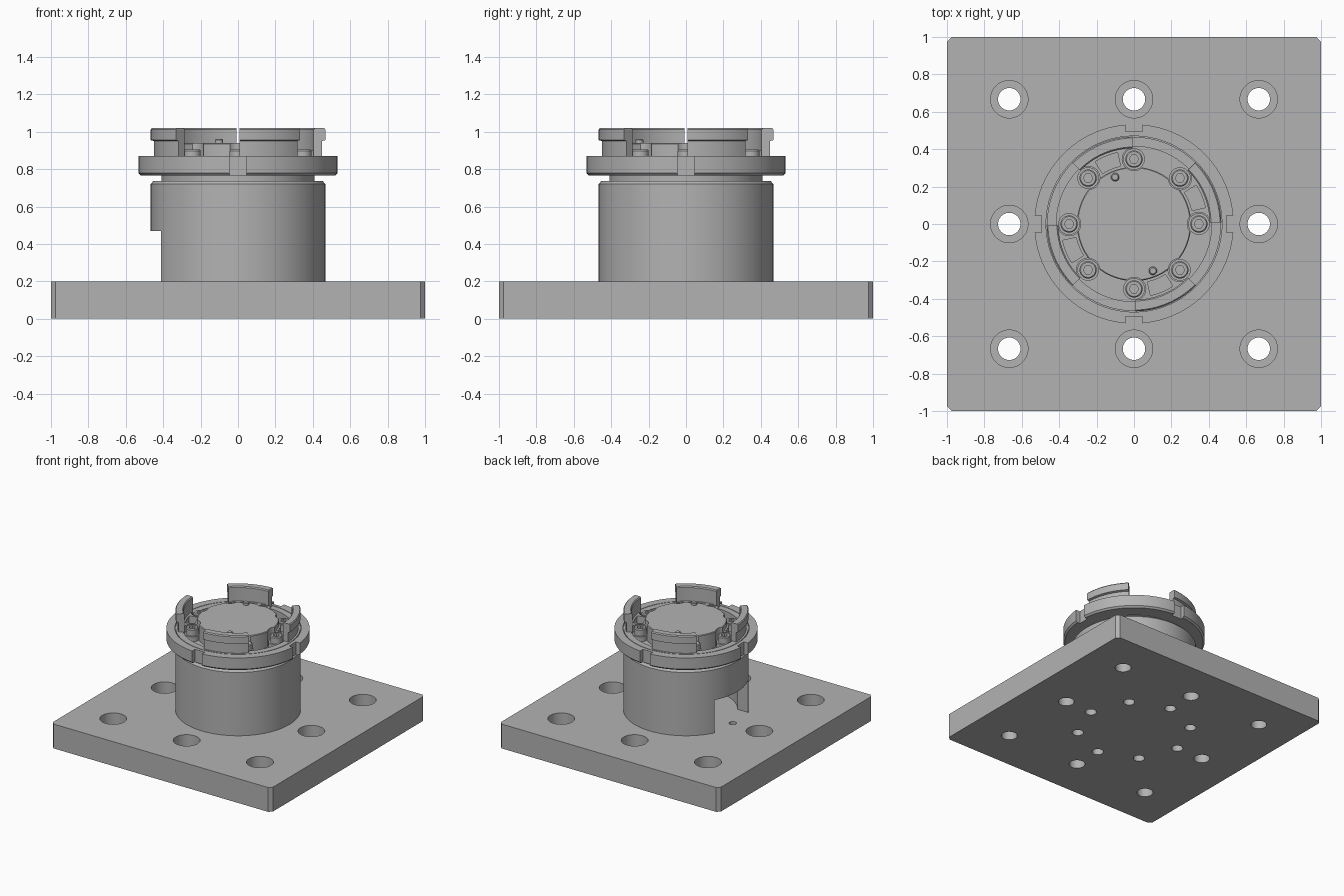
import bpy
import bmesh
from math import cos, sin, radians, tau
from mathutils import Matrix

cube = bpy.data.objects.get("Cube")
if cube:
    bpy.data.objects.remove(cube, do_unlink=True)

steel = bpy.data.materials.new("machined grey metal")
steel.use_nodes = True
grey = (0.45, 0.45, 0.45, 1)
steel.diffuse_color = grey
steel.node_tree.nodes["Principled BSDF"].inputs["Base Color"].default_value = grey


def sweep(bm, profile, centre=(0, 0), arc=None, n=64):
    """Turn a closed (radius, height) profile about a vertical axis, fully or over an arc."""
    start, end = arc if arc else (0, 360)
    columns = []
    poles = {}
    for i in range(n + 1 if arc else n):
        a = radians(start + (end - start) * i / n)
        column = []
        for r, z in profile:
            if r == 0:
                if z not in poles:
                    poles[z] = bm.verts.new((*centre, z))
                column.append(poles[z])
            else:
                column.append(bm.verts.new((centre[0] + r * cos(a), centre[1] + r * sin(a), z)))
        columns.append(column)
    if not arc:
        columns.append(columns[0])
    for a, b in zip(columns, columns[1:]):
        for j in range(len(profile)):
            k = (j + 1) % len(profile)
            corners = list(dict.fromkeys((a[j], b[j], b[k], a[k])))
            if len(corners) > 2:
                bm.faces.new(corners)
    if arc:
        bm.faces.new(columns[0])
        bm.faces.new(columns[-1])


def cylinder(bm, r, z0, z1, centre=(0, 0), n=32):
    sweep(bm, [(0, z0), (r, z0), (r, z1), (0, z1)], centre, n=n)


def box(bm, low, high, turn=0):
    size = [b - a for a, b in zip(low, high)]
    mid = [(a + b) / 2 for a, b in zip(low, high)]
    place = Matrix.Rotation(radians(turn), 4, "Z") @ Matrix.Translation(mid)
    bmesh.ops.create_cube(bm, size=1, matrix=place @ Matrix.Diagonal((*size, 1)))


def polar(r, degrees):
    return r * cos(radians(degrees)), r * sin(radians(degrees))


def finish(bm, name, cutter=None):
    """Make an object, subtract the cutter and smooth its round faces."""
    def to_object(mesh_bm, label):
        bmesh.ops.recalc_face_normals(mesh_bm, faces=mesh_bm.faces)
        mesh = bpy.data.meshes.new(label)
        mesh_bm.to_mesh(mesh)
        mesh_bm.free()
        mesh.materials.append(steel)
        obj = bpy.data.objects.new(label, mesh)
        bpy.context.collection.objects.link(obj)
        return obj

    obj = to_object(bm, name)
    bpy.ops.object.select_all(action="DESELECT")
    obj.select_set(True)
    bpy.context.view_layer.objects.active = obj
    if cutter:
        tool = to_object(cutter, name + "_cutter")
        tool.hide_render = True
        cut = obj.modifiers.new("cut", "BOOLEAN")
        cut.operation = "DIFFERENCE"
        cut.solver = "EXACT"
        cut.object = tool
        bpy.ops.object.modifier_apply(modifier=cut.name)
        bpy.data.objects.remove(tool, do_unlink=True)
    bpy.ops.object.shade_smooth_by_angle(angle=radians(30))
    return obj


# Base plate with chamfered corners, counterbored edge holes and a ring of screw holes
bm = bmesh.new()
box(bm, (-1, -1, 0), (1, 1, 0.2))
uprights = [e for e in bm.edges if abs(e.verts[0].co.z - e.verts[1].co.z) > 0.1]
bmesh.ops.bevel(bm, geom=uprights, offset=0.025, segments=1, affect="EDGES")
holes = bmesh.new()
for x in (-1, 0, 1):
    for y in (-1, 0, 1):
        if x or y:
            sweep(holes, [(0, -0.1), (0.06, -0.1), (0.06, 0.08), (0.1, 0.08),
                          (0.1, 0.3), (0, 0.3)], (x * 0.667, y * 0.667), n=40)
for i in range(8):
    sweep(holes, [(0, -0.1), (0.043, -0.1), (0.043, 0.12), (0.028, 0.12),
                  (0.028, 0.3), (0, 0.3)], polar(0.425, i * 45), n=24)
finish(bm, "base_plate", holes)

# Hollow body with a window in one side and a narrow neck
bm = bmesh.new()
sweep(bm, [(0, 0.68), (0.385, 0.68), (0.385, 0.2), (0.467, 0.2), (0.467, 0.72),
           (0.452, 0.737), (0.41, 0.737), (0.41, 0.77), (0, 0.77)], n=96)
window = bmesh.new()
box(window, (-0.6, -0.22, 0.1), (-0.25, 0.22, 0.47))
finish(bm, "hollow_body", window)

# Flange ring with four wrench notches and a sunken floor
bm = bmesh.new()
sweep(bm, [(0, 0.765), (0.52, 0.765), (0.533, 0.778), (0.533, 0.87), (0.47, 0.87),
           (0.47, 0.86), (0.465, 0.86), (0.465, 0.87), (0.415, 0.87), (0.415, 0.81),
           (0, 0.81)], n=96)
notches = bmesh.new()
for i in range(4):
    box(notches, (0.495, -0.045, 0.7), (0.6, 0.045, 0.95), i * 90)
finish(bm, "flange_ring", notches)

# Four hooked bayonet lugs
for i in range(4):
    bm = bmesh.new()
    sweep(bm, [(0.405, 0.84), (0.45, 0.84), (0.45, 0.95), (0.467, 0.955),
               (0.467, 1.012), (0.46, 1.02), (0.412, 1.02), (0.405, 1.012)],
          arc=(i * 90 + 1, i * 90 + 45), n=14)
    finish(bm, f"bayonet_lug_{i + 1}")

# Centre disc, scalloped around the screws
bm = bmesh.new()
sweep(bm, [(0, 0.8), (0.305, 0.8), (0.305, 0.935), (0.3, 0.94), (0, 0.94)], n=96)
scallops = bmesh.new()
for i in range(8):
    cylinder(scallops, 0.062, 0.75, 1, polar(0.347, i * 45))
finish(bm, "centre_disc", scallops)

# Pocketed bridges between the disc and the lugs
for i in range(4):
    bm = bmesh.new()
    sweep(bm, [(0.295, 0.8), (0.408, 0.8), (0.408, 0.9), (0.295, 0.9)],
          arc=(i * 90 + 2, i * 90 + 43), n=14)
    cutter = bmesh.new()
    for a in (0, 45):
        cylinder(cutter, 0.063, 0.75, 1, polar(0.347, i * 90 + a))
    sweep(cutter, [(0.318, 0.83), (0.392, 0.83), (0.392, 1), (0.318, 1)],
          arc=(i * 90 + 13, i * 90 + 32), n=8)
    finish(bm, f"pocketed_bridge_{i + 1}", cutter)

# Eight socket screws on round bosses
for i in range(8):
    spot = polar(0.347, i * 45)
    bm = bmesh.new()
    sweep(bm, [(0, 0.8), (0.058, 0.8), (0.058, 0.85), (0.046, 0.85), (0.046, 0.898),
               (0.04, 0.905), (0, 0.905)], spot, n=32)
    socket = bmesh.new()
    cylinder(socket, 0.025, 0.875, 1, spot, n=6)
    finish(bm, f"socket_screw_{i + 1}", socket)

# Two locating pins
for i, a in enumerate((112, 292)):
    bm = bmesh.new()
    sweep(bm, [(0, 0.93), (0.022, 0.93), (0.022, 0.955), (0.016, 0.962), (0, 0.962)],
          polar(0.27, a), n=20)
    finish(bm, f"locating_pin_{i + 1}")
